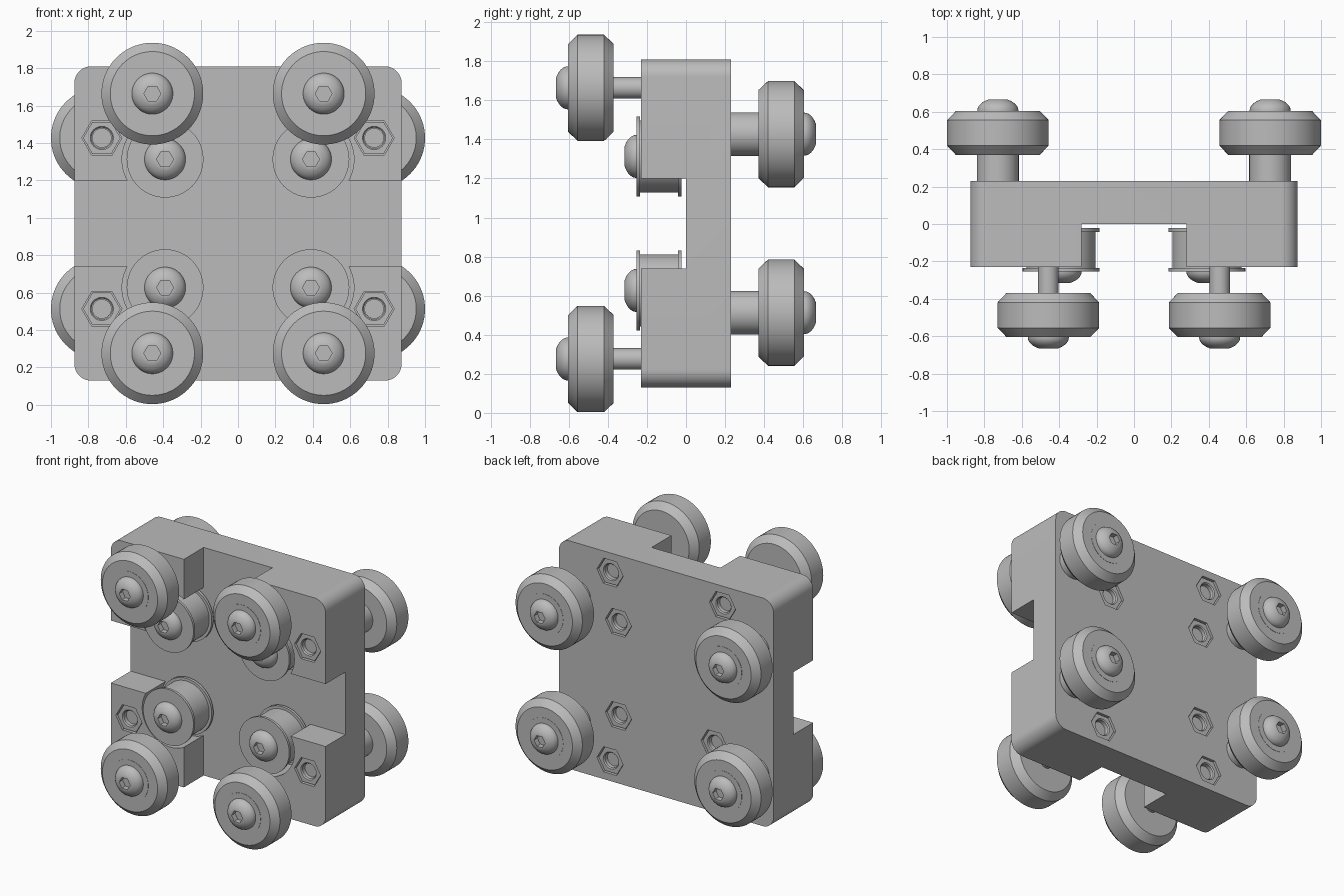
import bpy, bmesh, math
from mathutils import Vector

cube = bpy.data.objects.get("Cube")
if cube:
    bpy.data.objects.remove(cube)

MID = 0.97          # height of the symmetry plane
SEGS = 72
HALF = 0.23         # half thickness of the body

grey = bpy.data.materials.new("light_grey")
grey.use_nodes = True
COLOUR = (0.5, 0.5, 0.5, 1)
grey.diffuse_color = COLOUR
grey.node_tree.nodes["Principled BSDF"].inputs["Base Color"].default_value = COLOUR


def finish(name, bm, loc=(0, 0, 0)):
    bmesh.ops.remove_doubles(bm, verts=bm.verts, dist=1e-5)
    bmesh.ops.recalc_face_normals(bm, faces=bm.faces)
    mesh = bpy.data.meshes.new(name)
    bm.to_mesh(mesh)
    bm.free()
    mesh.materials.append(grey)
    obj = bpy.data.objects.new(name, mesh)
    obj.location = loc
    bpy.context.collection.objects.link(obj)
    return obj


def smooth(obj):
    bpy.ops.object.select_all(action="DESELECT")
    obj.select_set(True)
    bpy.context.view_layer.objects.active = obj
    bpy.ops.object.shade_smooth_by_angle(angle=math.radians(28))


def lathe(name, profile, loc, side=1, shade=True):
    """Turn (radius, distance[, 'hex']) points about the y axis."""
    bm = bmesh.new()
    rings = []
    for point in profile:
        ring = []
        for i in range(SEGS):
            a = math.tau * i / SEGS
            r = point[0]
            if len(point) > 2:
                r *= math.cos(math.pi / 6) / math.cos(a % (math.pi / 3) - math.pi / 6)
            ring.append(bm.verts.new((r * math.cos(a), side * point[1], r * math.sin(a))))
        rings.append(ring)
    for low, high in zip(rings, rings[1:]):
        for i in range(SEGS):
            j = (i + 1) % SEGS
            bm.faces.new((low[i], low[j], high[j], high[i]))
    obj = finish(name, bm, loc)
    if shade:
        smooth(obj)
    return obj


def disc(r, near, far, *shape):
    return [(0, near, *shape), (r, near, *shape), (r, far, *shape), (0, far, *shape)]


def box(name, size, loc):
    bm = bmesh.new()
    bmesh.ops.create_cube(bm, size=1)
    bmesh.ops.scale(bm, vec=size, verts=bm.verts)
    return finish(name, bm, loc)


def four(x, z):
    """Mirror a position into the four corners."""
    for sx, tx in ((1, "left"), (-1, "right")):
        for sz, tz in ((1, "upper"), (-1, "lower")):
            yield f"{tz}_{tx}", sx * x, MID + sz * z


FRONT_WHEELS = list(four(0.458, 0.694))
BACK_WHEELS = list(four(0.728, 0.457))
PULLEYS = list(four(0.39, 0.343))

# Body: rounded slab
bm = bmesh.new()
R, W, H = 0.09, 0.875, 0.84
outline = []
for k, (sx, sz) in enumerate(((1, 1), (-1, 1), (-1, -1), (1, -1))):
    for i in range(13):
        a = math.pi / 2 * (k + i / 12)
        outline.append(bm.verts.new((sx * (W - R) + R * math.cos(a), -HALF,
                                     sz * (H - R) + R * math.sin(a))))
face = bm.faces.new(outline)
extruded = bmesh.ops.extrude_face_region(bm, geom=[face])
bmesh.ops.translate(bm, vec=Vector((0, 2 * HALF, 0)),
                    verts=[v for v in extruded["geom"] if isinstance(v, bmesh.types.BMVert)])
body = finish("body", bm, (0, 0, MID))

# Crossed channels, pulley pockets and nut pockets
cutters = [box("channel_cutter", (0.56, 0.6, 3), (0, -0.3, MID)),
           box("cross_channel_cutter", (3, 0.6, 0.46), (0, -0.3, MID))]
for tag, x, z in PULLEYS:
    cutters.append(lathe("pocket_cutter", disc(0.23, 0, 0.5), (x, 0, z), -1, False))
NUTS = [(BACK_WHEELS, -1), (FRONT_WHEELS, 1), (PULLEYS, 1)]
for spots, side in NUTS:
    for tag, x, z in spots:
        cutters.append(lathe("nut_cutter", disc(0.107, -0.08, 0.1, "hex"),
                             (x, side * HALF, z), side, False))
for cutter in cutters:
    cutter.hide_render = True
    mod = body.modifiers.new("cut", "BOOLEAN")
    mod.operation, mod.solver, mod.object = "DIFFERENCE", "EXACT", cutter
bpy.context.view_layer.update()
graph = bpy.context.evaluated_depsgraph_get()
cut_mesh = bpy.data.meshes.new_from_object(body.evaluated_get(graph))
body.modifiers.clear()
body.data = cut_mesh
for cutter in cutters:
    bpy.data.objects.remove(cutter)
smooth(body)

# Nuts and bolt ends sunk in their pockets
nut = [(0.055, -0.08), (0.1, -0.08, "hex"), (0.1, -0.012, "hex"),
       (0.062, -0.012), (0.055, -0.02), (0.055, -0.08)]
for spots, side in NUTS:
    for tag, x, z in spots:
        place = "front" if side < 0 else "back"
        lathe(f"{place}_nut_{tag}", nut, (x, side * HALF, z), side)
        lathe(f"{place}_bolt_end_{tag}", disc(0.052, -0.08, -0.045), (x, side * HALF, z), side)

# Button bolt head with a hexagonal socket
dome = [(0, 0)]
for i in range(9):
    a = math.radians(63) * i / 8
    dome.append((0.11 * math.cos(a), 0.068 * math.sin(a)))
dome += [(0.045, dome[-1][1], "hex"), (0.045, 0.02, "hex"), (0, 0.02)]

# Wheels on spacers, front and back
wheel = [(0, 0.37), (0.225, 0.37), (0.272, 0.42), (0.272, 0.555),
         (0.225, 0.603), (0, 0.603)]
for place, spots, side, post in (("front", FRONT_WHEELS, -1, 0.055),
                                 ("back", BACK_WHEELS, 1, 0.112)):
    for tag, x, z in spots:
        lathe(f"{place}_wheel_{tag}", wheel, (x, 0, z), side)
        lathe(f"{place}_wheel_bearing_{tag}", disc(0.15, 0.6, 0.605), (x, 0, z), side)
        lathe(f"{place}_spacer_{tag}", disc(post, HALF - 0.01, 0.375), (x, 0, z), side)
        lathe(f"{place}_wheel_bolt_{tag}", dome, (x, side * 0.605, z), side)

# Flanged pulleys inside the channel
pulley = [(0, 0.022), (0.205, 0.022), (0.205, 0.042), (0.185, 0.042),
          (0.185, 0.235), (0.205, 0.235), (0.205, 0.254), (0, 0.254)]
for tag, x, z in PULLEYS:
    lathe(f"pulley_{tag}", pulley, (x, 0, z), -1)
    lathe(f"pulley_washer_{tag}", disc(0.09, -0.01, 0.025), (x, 0, z), -1)
    lathe(f"pulley_bolt_{tag}", dome, (x, -0.254, z), -1)
